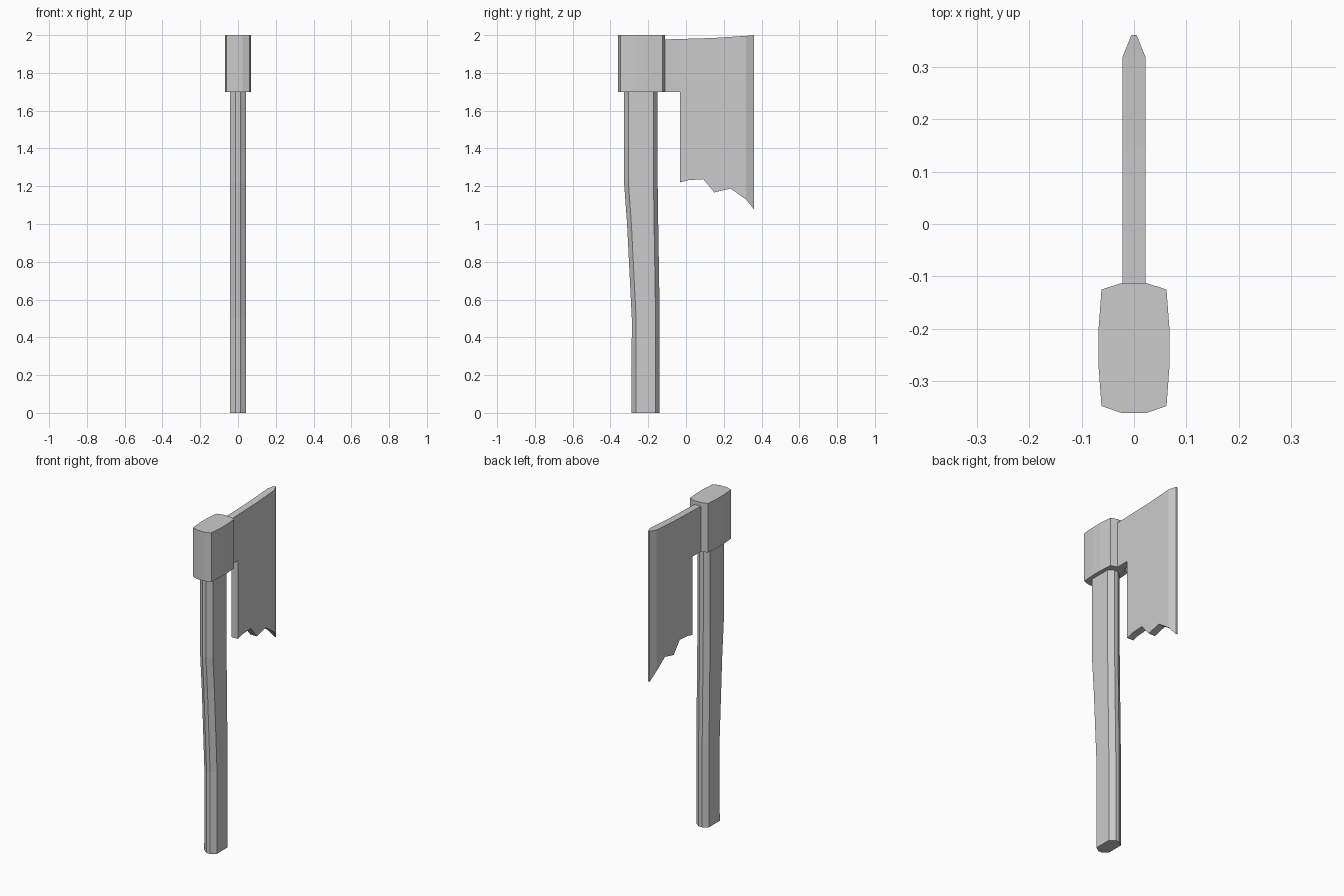
import bpy

if "Cube" in bpy.data.objects:
    bpy.data.objects.remove(bpy.data.objects["Cube"])


def make(name, verts, faces):
    mesh = bpy.data.meshes.new(name)
    mesh.from_pydata(verts, [], faces)
    mesh.update()
    obj = bpy.data.objects.new(name, mesh)
    bpy.context.collection.objects.link(obj)
    return obj


def loft(name, rings):
    """Closed solid through a stack of equal-sized rings, bottom to top."""
    n = len(rings[0])
    verts = [v for r in rings for v in r]
    faces = [tuple(reversed(range(n))), tuple(range(len(verts) - n, len(verts)))]
    for k in range(len(rings) - 1):
        for i in range(n):
            j = (i + 1) % n
            faces.append((k * n + i, k * n + j, (k + 1) * n + j, (k + 1) * n + i))
    return make(name, verts, faces)


def mirrored(half):
    """Right half (front to back) plus its mirror, counter-clockwise."""
    return half + [(-x, y) for x, y in reversed(half)]


# Handle: chamfered bar with a gentle bend (z, front y, back y)
rings = []
for z, y0, y1 in [(0, -0.288, -0.139), (0.5, -0.287, -0.139),
                  (1.0, -0.312, -0.147), (1.22, -0.328, -0.15), (1.7, -0.328, -0.15)]:
    section = mirrored([(0.012, y0), (0.043, y0 + 0.023),
                        (0.043, y1 - 0.022), (0.012, y1)])
    rings.append([(x, y, z) for x, y in section])
loft("handle", rings)

# Head socket: barrel-shaped block
socket = mirrored([(0.024, -0.36), (0.062, -0.347), (0.068, -0.265),
                   (0.068, -0.207), (0.062, -0.125), (0.022, -0.112)])
loft("head_socket", [[(x, y, z) for x, y in socket] for z in (1.7, 2.0)])

# Blade: side outline (y, z), jagged lower edge, ground to a narrow cutting edge
outline = [(-0.112, 1.70), (-0.032, 1.70), (-0.032, 1.22), (0.013, 1.232),
           (0.092, 1.237), (0.15, 1.167), (0.235, 1.188), (0.318, 1.13),
           (0.36, 1.078), (0.36, 2.0), (0.318, 1.996), (0.15, 1.985),
           (-0.112, 1.977)]
n = len(outline)
verts = [(s * (0.005 if y > 0.35 else 0.022), y, z)
         for s in (1, -1) for y, z in outline]
flat = [i for i in range(n) if i not in (8, 9)]
grind = [7, 8, 9, 10]
faces = [flat, grind]
faces += [[i + n for i in reversed(f)] for f in (flat, grind)]
faces += [[(i + 1) % n, i, i + n, (i + 1) % n + n] for i in range(n)]
make("blade", verts, faces)
